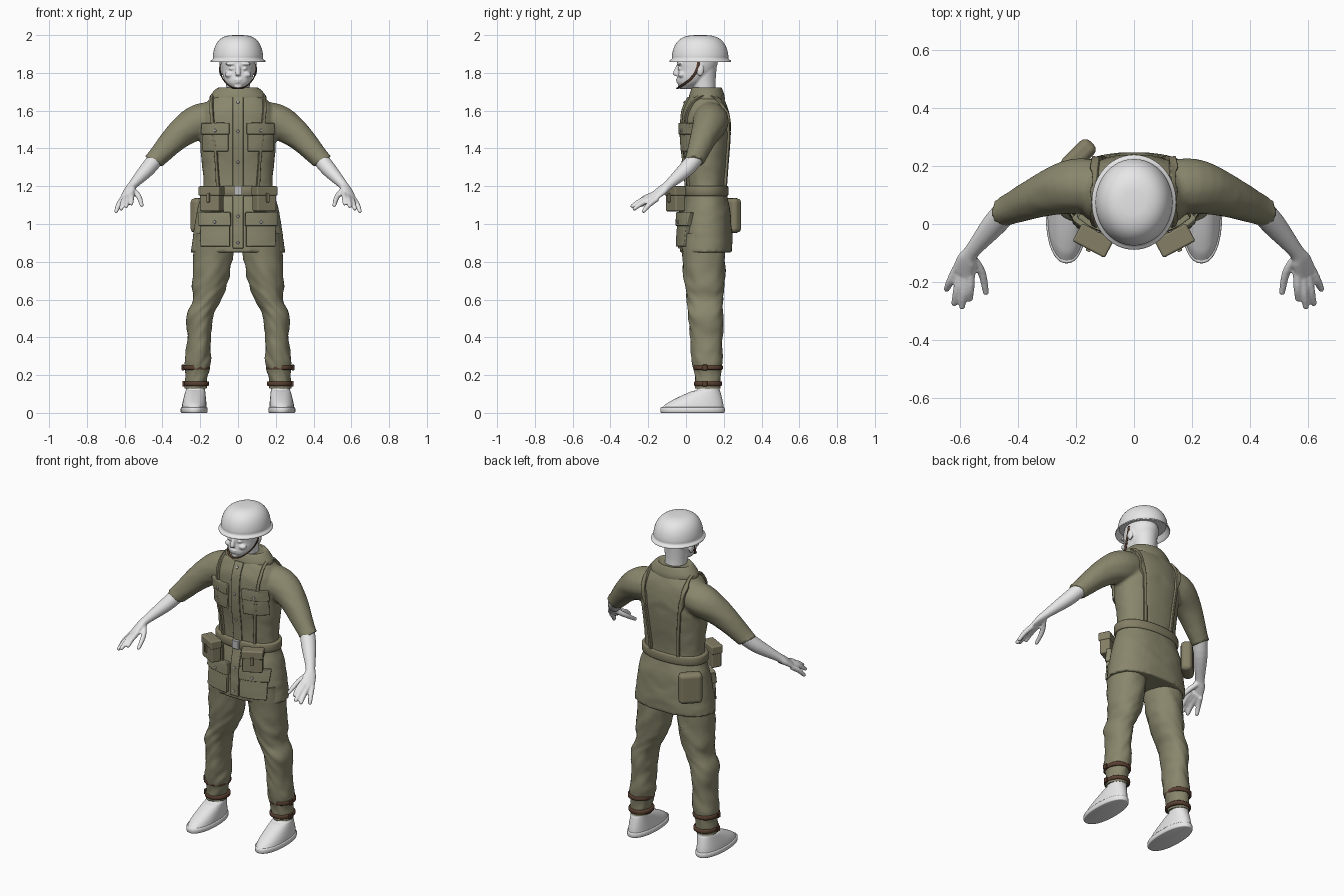
import bpy, bmesh, math
from mathutils import Vector, Matrix, noise

cube = bpy.data.objects.get("Cube")
if cube:
    bpy.data.objects.remove(cube, do_unlink=True)


def material(name, *rgb):
    mat = bpy.data.materials.new(name)
    mat.use_nodes = True
    mat.diffuse_color = (*rgb, 1)
    shader = mat.node_tree.nodes["Principled BSDF"]
    shader.inputs["Base Color"].default_value = (*rgb, 1)
    return mat


OLIVE = material("olive cloth", .25, .24, .15)
WEBBING = material("khaki webbing", .23, .21, .13)
PALE = material("pale grey", .8, .8, .8)
METAL = material("grey metal", .5, .5, .5)
LEATHER = material("brown leather", .1, .05, .03)


def finish(bm, name, mat, mirror=False):
    bmesh.ops.recalc_face_normals(bm, faces=bm.faces)
    mesh = bpy.data.meshes.new(name)
    bm.to_mesh(mesh)
    bm.free()
    mesh.materials.append(mat)
    ob = bpy.data.objects.new(name, mesh)
    bpy.context.collection.objects.link(ob)
    bpy.ops.object.select_all(action='DESELECT')
    ob.select_set(True)
    bpy.context.view_layer.objects.active = ob
    bpy.ops.object.shade_smooth_by_angle(angle=math.radians(45))
    if mirror:
        ob.modifiers.new("Mirror", 'MIRROR').use_mirror_merge = False
    return ob


def spline(points, steps):
    """Catmull-Rom curve through tuples of any length."""
    out = []
    last = len(points) - 1
    for i in range(last):
        around = [points[min(max(i + k, 0), last)] for k in (-1, 0, 1, 2)]
        for k in range(steps):
            t = k / steps
            out.append([b + (c - a + t * (2 * a - 5 * b + 4 * c - d + t * (3 * (b - c) + d - a))) * t / 2
                        for a, b, c, d in zip(*around)])
    return out + [list(points[-1])]


def loft(bm, rings, across=None, sides=28, power=2, steps=4, folds=0):
    """Skin rings (x, y, z, radius[, second radius]); they stay level unless across is given."""
    path = spline(rings, steps)
    skin = []
    for i, (x, y, z, *radii) in enumerate(path):
        a, b = Vector((1, 0, 0)), Vector((0, 1, 0))
        if across:
            ahead, behind = path[min(i + 1, len(path) - 1)], path[max(i - 1, 0)]
            along = Vector(ahead[:3]) - Vector(behind[:3])
            a = along.cross(Vector(across)).normalized()
            b = a.cross(along).normalized()
        ring = []
        for k in range(sides):
            c, s = math.cos(math.tau * k / sides), math.sin(math.tau * k / sides)
            scale = (abs(c) ** power + abs(s) ** power) ** (-1 / power)
            scale *= 1 + folds * noise.noise(Vector((c * 1.5 + x, s * 1.5, z * 20 + c * 2)))
            ring.append(bm.verts.new(Vector((x, y, z)) + scale * (a * c * radii[0] + b * s * radii[-1])))
        skin.append(ring)
    for low, high in zip(skin, skin[1:]):
        for k in range(sides):
            bm.faces.new((low[k - 1], low[k], high[k], high[k - 1]))
    bm.faces.new(skin[0])
    bm.faces.new(skin[-1])


def lofted(name, rings, mat, mirror=False, **options):
    bm = bmesh.new()
    loft(bm, rings, **options)
    return finish(bm, name, mat, mirror)


def band(name, x, y, z, rx, ry, half, mat, mirror=False):
    """Strap wound level around a body part, with softened edges."""
    rings = [(x, y, z + half * h, rx - inset, ry - inset)
             for h, inset in ((-1, .005), (-.7, 0), (.7, 0), (1, .005))]
    lofted(name, rings, mat, mirror, sides=48, power=2.2, steps=2)


def blob(bm, location, size):
    bmesh.ops.create_uvsphere(bm, u_segments=16, v_segments=10, radius=1,
                              matrix=Matrix.Translation(location) @ Matrix.Diagonal((*size, 1)))


def fuse(ob, voxel, smoothing):
    remesh = ob.modifiers.new("Fuse", 'REMESH')
    remesh.mode, remesh.voxel_size, remesh.use_smooth_shade = 'VOXEL', voxel, True
    ob.modifiers.new("Soften", 'SMOOTH').iterations = smoothing


def bevel(ob, width):
    mod = ob.modifiers.new("Bevel", 'BEVEL')
    mod.width, mod.segments, mod.limit_method, mod.harden_normals = width, 3, 'ANGLE', True


def box(name, location, size, turn, mat, width, mirror=False):
    bm = bmesh.new()
    bmesh.ops.create_cube(bm, size=1, matrix=Matrix.Translation(location)
                          @ Matrix.Rotation(math.radians(turn), 4, 'Z') @ Matrix.Diagonal((*size, 1)))
    bevel(finish(bm, name, mat, mirror), width)


def sheet(name, rows, thick, mat, mirror=False, project=False):
    """Cloth sheet laid onto the jacket surface and thickened."""
    bm = bmesh.new()
    grid = [[bm.verts.new(point) for point in row] for row in rows]
    for low, high in zip(grid, grid[1:]):
        for k in range(1, len(low)):
            bm.faces.new((low[k - 1], low[k], high[k], high[k - 1]))
    ob = finish(bm, name, mat, mirror)
    wrap = ob.modifiers.new("Wrap", 'SHRINKWRAP')
    wrap.target = jacket
    if project:
        wrap.wrap_method, wrap.use_project_y = 'PROJECT', True
    solid = ob.modifiers.new("Thickness", 'SOLIDIFY')
    solid.thickness, solid.offset = thick, 0
    bevel(ob, min(.005, thick / 4))


def panel(name, left, right, bottom, top, thick, mat=OLIVE, mirror=False):
    across, up = [2 + int(span / .015) for span in (right - left, top - bottom)]
    rows = [[(left + (right - left) * i / across, -.5, bottom + (top - bottom) * j / up)
             for i in range(across + 1)] for j in range(up + 1)]
    sheet(name, rows, thick, mat, mirror, project=True)


def button(name, x, z, thick, mirror=False):
    panel(name, x - .007, x + .007, z - .007, z + .007, thick, METAL, mirror)


def pocket(name, left, right, bottom, top, thick):
    """Patch pocket with an overlapping buttoned flap, on both sides."""
    edge = top - (top - bottom) * .4
    panel(name, left, right, bottom, top - .01, thick, mirror=True)
    panel(name + "_flap", left - .005, right + .005, edge, top, thick + .014, mirror=True)
    button(name + "_button", (left + right) / 2, edge + .02, thick + .025, mirror=True)


# Jacket: torso, skirt and half sleeves fused into one cloth
bm = bmesh.new()
torso = [(.85, .25, .14), (1.05, .22, .13), (1.2, .185, .105), (1.45, .2, .13),
         (1.58, .195, .125), (1.65, .16, .1), (1.7, .1, .07)]
loft(bm, [(0, .107, *ring) for ring in torso], sides=48, power=2.3, steps=7, folds=.035)
loft(bm, [(.08, .125, 1.56, .085), (.2, .13, 1.54, .095), (.31, .1, 1.475, .075),
          (.43, .05, 1.35, .053), (.447, .044, 1.33, .056)], across=(0, 1, 0), folds=.05)
jacket = finish(bm, "jacket", OLIVE, mirror=True)
fuse(jacket, .01, 4)
lofted("collar", [(0, .11, z, r, r * .4 + .035) for z, r in ((1.655, .15), (1.68, .147), (1.72, .11), (1.715, .09))],
       OLIVE, sides=40)

# Front closure and pockets
panel("button_placket", -.028, .028, .87, 1.67, .02)
for height in (.9, 1.04, 1.33, 1.49, 1.64):
    button("placket_button", 0, height, .032)
pocket("chest_pocket", .05, .18, 1.385, 1.535, .024)
pocket("hip_pocket", .042, .19, .88, 1.06, .045)

# Shoulder straps looping over the shoulders from belt to belt
loop = []
for k in range(41):
    turn = math.pi * k / 40
    rise = math.sin(turn) ** .6
    x = .118 + .03 * rise + .01 * math.cos(turn)
    loop.append([(x + side, .107 - .16 * math.cos(turn), 1.2 + .5 * rise) for side in (-.012, 0, .012)])
sheet("shoulder_straps", loop, .026, WEBBING, mirror=True)

# Belt with buckle, ammunition pouches and a rear pouch
band("belt", 0, .105, 1.175, .205, .12, .026, WEBBING)
box("belt_buckle", (0, -.02, 1.177), (.044, .02, .05), 0, METAL, .004)
box("front_pouches", (.14, -.055, 1.122), (.115, .06, .11), 28, WEBBING, .008, mirror=True)
box("front_pouch_lids", (.14, -.057, 1.175), (.125, .07, .05), 28, WEBBING, .008, mirror=True)
box("front_pouch_tabs", (.157, -.09, 1.14), (.016, .01, .05), 28, WEBBING, .002, mirror=True)
box("rear_pouch", (-.192, .232, 1.045), (.135, .066, .185), 45, WEBBING, .026)
box("hanging_strap", (-.085, -.03, 1.11), (.014, .016, .1), 0, WEBBING, .003)

# Trousers with gathered knees, and leather ankle straps
leg = [(.12, .95, .11, .12), (.147, .7, .096, .106), (.164, .6, .076, .096), (.2, .52, .073, .093),
       (.206, .38, .062, .086), (.213, .275, .071, .08), (.22, .2, .06, .07), (.225, .13, .058, .064)]
lofted("trousers", [(x, .12 - .03 * z, z, rx, ry) for x, z, rx, ry in leg], OLIVE, mirror=True,
       sides=36, steps=9, folds=.09)
for height, radius in ((.24, .071), (.155, .067)):
    band("ankle_strap", .22, .117, height, radius, radius + .007, .012, LEATHER, mirror=True)
    box("ankle_strap_buckle", (.22 + radius, .1, height), (.014, .026, .03), 0, LEATHER, .003, mirror=True)

# Boots: each ring shortens from the full sole to the ankle shaft
boot = []
for k in range(8):
    s = k / 7
    boot.append((.232 - .007 * s, .035 + .083 * s, .026 + .1 * s ** .75, .066 - .016 * s, .165 - .105 * s))
shaft = (.225, .118, .18, .05, .06)
lofted("boots", boot + [shaft], PALE, mirror=True, sides=36, power=2.2)
band("boot_soles", .232, .035, .015, .071, .17, .015, PALE, mirror=True)

# Forearms and hands
bm = bmesh.new()
palm_tilt = (.35, 0, 1)
loft(bm, [(.42, .065, 1.365, .042, .042), (.48, 0, 1.29, .042, .04), (.557, -.093, 1.207, .027, .024),
          (.575, -.125, 1.18, .036, .021), (.592, -.17, 1.145, .04, .014)], across=palm_tilt)
digits = [[Vector(joint) for joint in ((.56, -.112, 1.185), (.525, -.165, 1.145), (.51, -.235, 1.1))]]
for k in range(4):
    u = k / 3
    knuckle = Vector((.562 + .048 * u, -.162 + .01 * u, 1.16 - .025 * u))
    tip = Vector((.565 + .08 * u, .17 * (u - .4) ** 2 - .285, 1.108 - .04 * u))
    digits.append([knuckle, knuckle.lerp(tip, .6) + Vector((0, 0, .008)), tip])
for joints in digits:
    loft(bm, [(*joint, r) for joint, r in zip(joints, (.0155, .0145, .011))], across=palm_tilt, sides=12)
    blob(bm, joints[-1], [.011] * 3)
fuse(finish(bm, "forearms_and_hands", PALE, mirror=True), .0055, 3)

# Head: skull, neck and face features fused together
bm = bmesh.new()
skull = [(0, 1.715, .03, .025), (.02, 1.745, .062, .066), (.037, 1.775, .077, .084),
         (.055, 1.81, .085, .098), (.062, 1.87, .09, .108), (.062, 1.92, .075, .085)]
loft(bm, [(0, *ring) for ring in skull], sides=36)
loft(bm, [(0, .115, 1.63, .065), (0, .095, 1.72, .062), (0, .09, 1.84, .073)])
loft(bm, [(0, -.04, 1.845, .009), (0, -.056, 1.797, .014), (0, -.05, 1.785, .01)], sides=12)
blob(bm, (.038, -.034, 1.848), (.03, .016, .009))
blob(bm, (.034, -.03, 1.823), (.015, .015, .009))
blob(bm, (.044, -.022, 1.79), (.026, .02, .016))
blob(bm, (.091, .075, 1.815), (.01, .02, .032))
blob(bm, (0, -.038, 1.764), (.026, .016, .006))
blob(bm, (0, -.036, 1.752), (.022, .016, .006))
blob(bm, (0, -.026, 1.728), (.022, .018, .014))
fuse(finish(bm, "head", PALE, mirror=True), .005, 2)

# Chin strap following the jaw, and the flared dome helmet
lofted("chin_strap", [(.096, .07, 1.87, .003, .008), (.094, .055, 1.81, .003, .008), (.077, .02, 1.763, .003, .008),
                      (.04, -.032, 1.727, .003, .008), (0, -.046, 1.718, .003, .008)],
       LEATHER, mirror=True, across=(0, 1, 0), sides=10)
profile = [(.85, 1.89), (.98, 1.858), (1, 1.864)]
for k in range(13):
    turn = math.pi / 2 * k / 12
    profile.append((.92 * abs(math.cos(turn)) ** .6, 1.875 + .125 * math.sin(turn)))
lofted("helmet", [(0, .075, z, .145 * r, .163 * r) for r, z in profile], PALE, sides=48, steps=3)
